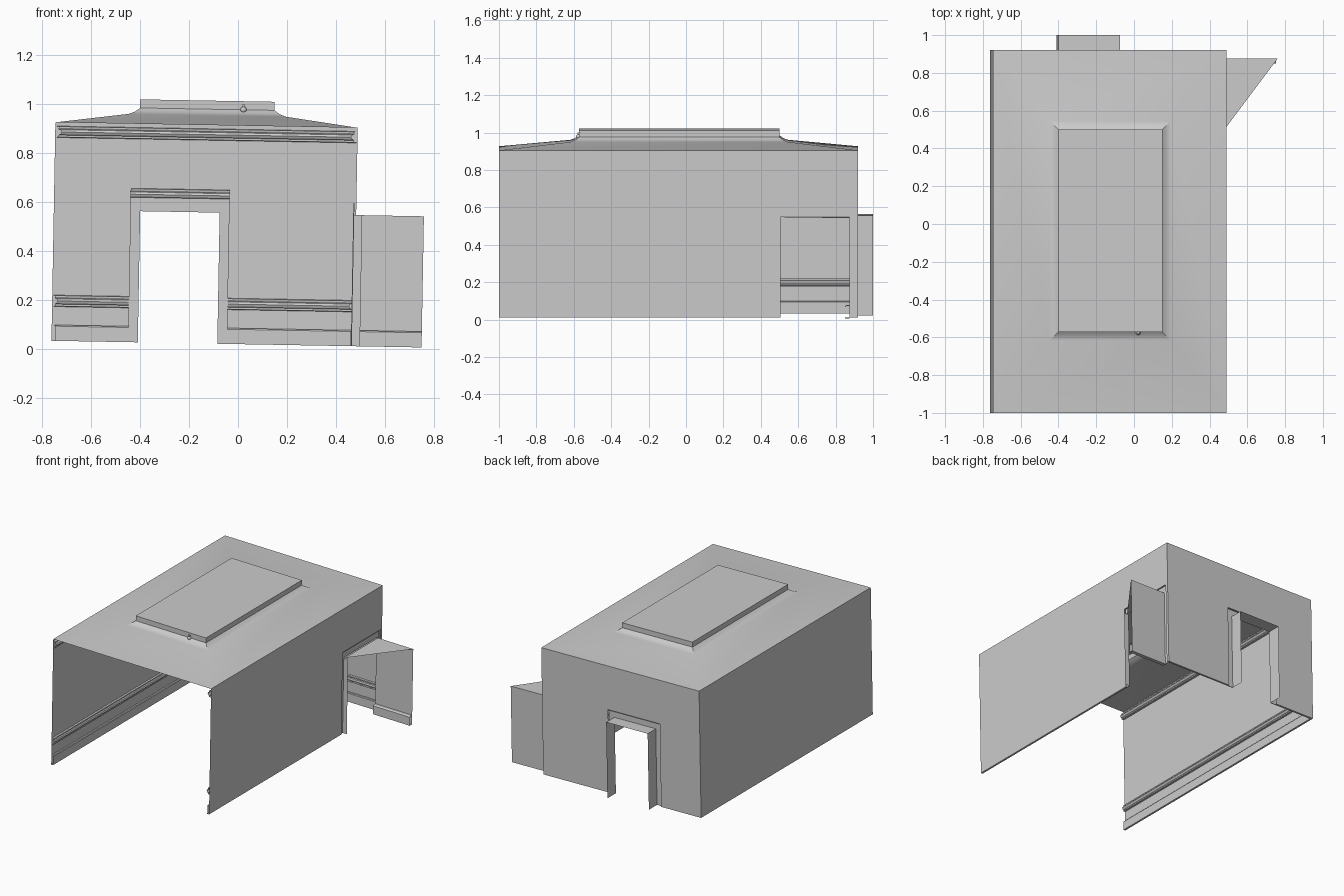
import bpy, bmesh, math
from mathutils import Matrix

if "Cube" in bpy.data.objects:
    bpy.data.objects.remove(bpy.data.objects["Cube"])

grey = bpy.data.materials.new("plain_grey")
grey.use_nodes = True
grey.diffuse_color = (0.6, 0.6, 0.6, 1)
grey.node_tree.nodes["Principled BSDF"].inputs["Base Color"].default_value = (0.6, 0.6, 0.6, 1)

TILT = Matrix.Rotation(0.018, 4, 'Y')      # the whole room leans slightly
LEFT, RIGHT, FRONT, BACK = -0.763, 0.473, -1.0, 0.92
FLOOR, EAVE = 0.02, 0.913
DOOR = (-0.41, -0.085)                     # back doorway
SIDE = (0.505, 0.875)                      # side doorway
HEAD = 0.556                               # doorway height
TRIM = 0.04                                # casing width
CASE_TOP = 0.605


def finish(name, bm, smooth=False):
    bmesh.ops.transform(bm, matrix=TILT, verts=bm.verts)
    bmesh.ops.recalc_face_normals(bm, faces=bm.faces)
    mesh = bpy.data.meshes.new(name)
    bm.to_mesh(mesh)
    bm.free()
    mesh.materials.append(grey)
    obj = bpy.data.objects.new(name, mesh)
    bpy.context.collection.objects.link(obj)
    if smooth:
        bpy.ops.object.select_all(action='DESELECT')
        obj.select_set(True)
        bpy.context.view_layer.objects.active = obj
        bpy.ops.object.shade_smooth_by_angle(angle=math.radians(30))
    return obj


def sheet(name, *polygons):
    bm = bmesh.new()
    for poly in polygons:
        bm.faces.new([bm.verts.new(p) for p in poly])
    bmesh.ops.remove_doubles(bm, verts=bm.verts, dist=0.0001)
    return finish(name, bm)


def box(name, lo, hi):
    bm = bmesh.new()
    bmesh.ops.create_cube(bm, size=1)
    for v in bm.verts:
        v.co = [(a + b) / 2 + c * (b - a) for a, b, c in zip(lo, hi, v.co)]
    return finish(name, bm)


def moulding(name, profile, path):
    """Sweep (depth, z) points along (x, y, mitre_x, mitre_y) stations."""
    bm = bmesh.new()
    rows = [[bm.verts.new((x + mx * d, y + my * d, z)) for d, z in profile]
            for x, y, mx, my in path]
    for a, b in zip(rows, rows[1:]):
        for i in range(len(profile) - 1):
            bm.faces.new((a[i], a[i + 1], b[i + 1], b[i]))
    return finish(name, bm)


def opening(lo, hi, a, b, top):
    """Wall outline, in (along, z), with a doorway notched from the floor."""
    return [(lo, FLOOR), (a, FLOOR), (a, top), (b, top), (b, FLOOR),
            (hi, FLOOR), (hi, EAVE), (lo, EAVE)]


# Walls
sheet("left_wall", [(LEFT, y, z) for y, z in
                    ((FRONT, FLOOR), (BACK, FLOOR), (BACK, EAVE), (FRONT, EAVE))])
sheet("back_wall", [(x, BACK, z) for x, z in
                    opening(LEFT, RIGHT, DOOR[0] - TRIM, DOOR[1] + TRIM, CASE_TOP)])
sheet("right_wall", [(RIGHT, y, z) for y, z in
                     opening(FRONT, BACK, SIDE[0] - 0.025, SIDE[1] + 0.025, CASE_TOP)])

# Ceiling rising in a cove to the raised tray
bm = bmesh.new()
rings = []
for grow, z in ((0.045, 0.953), (0.02, 0.963), (0, 0.978), (0, 1.013)):
    x0, x1, y0, y1 = -0.418 - grow, 0.132 + grow, -0.572 - grow, 0.5 + grow
    rings.append([(x0, y0, z), (x1, y0, z), (x1, y1, z), (x0, y1, z)])
rings.insert(0, [(LEFT, FRONT, EAVE), (RIGHT, FRONT, EAVE),
                 (RIGHT, BACK, EAVE), (LEFT, BACK, EAVE)])
rings = [[bm.verts.new(p) for p in ring] for ring in rings]
for a, b in zip(rings, rings[1:]):
    for i in range(4):
        j = (i + 1) % 4
        bm.faces.new((a[i], a[j], b[j], b[i]))
bm.faces.new(rings[-1])
finish("ceiling", bm, smooth=True)

# Doorway linings: the back one projects outwards, the side one is shallow
d0, d1 = DOOR
y0, y1 = BACK - 0.015, 1.0
sheet("back_door_lining",
      [(d0, y0, FLOOR), (d0, y1, FLOOR), (d0, y1, HEAD), (d0, y0, HEAD)],
      [(d0, y0, HEAD), (d0, y1, HEAD), (d1, y1, HEAD), (d1, y0, HEAD)],
      [(d1, y0, HEAD), (d1, y1, HEAD), (d1, y1, FLOOR), (d1, y0, FLOOR)])
s0, s1 = SIDE
x0, x1 = RIGHT - 0.012, RIGHT + 0.025
sheet("side_door_lining",
      [(x0, s0, FLOOR), (x1, s0, FLOOR), (x1, s0, HEAD), (x0, s0, HEAD)])

# Casings around the doorways
for name, a, b, top, base in (("left", d0 - TRIM, d0, CASE_TOP, FLOOR),
                              ("right", d1, d1 + TRIM, CASE_TOP, FLOOR),
                              ("head", d0, d1, CASE_TOP, HEAD)):
    box("back_casing_" + name, (a, y0, base), (b, y0 + 0.004, top))
for name, a, b, base in (("front", s0 - 0.025, s0, FLOOR),
                         ("back", s1, s1 + 0.025, FLOOR),
                         ("head", s0, s1, HEAD)):
    box("side_casing_" + name, (x0, a, base), (x0 + 0.004, b, CASE_TOP))

# Annex outside the side doorway: triangular ceiling and one wall
far = 0.75
sheet("annex",
      [(RIGHT, s0, HEAD), (far, s1, HEAD), (RIGHT, s1, HEAD)],
      [(x0, s1, FLOOR), (far, s1, FLOOR), (far, s1, HEAD), (x0, s1, HEAD)])

# Mouldings along the inside of the walls
left_run = [(LEFT, FRONT, 1, 0), (LEFT, BACK, 1, -1), (d0 - TRIM, BACK, 0, -1)]
back_run = [(d1 + TRIM, BACK, 0, -1), (RIGHT, BACK, -1, -1)]
right_run = [(RIGHT, s0 - 0.025, -1, 0), (RIGHT, FRONT, -1, 0)]
annex_run = [(x0, s1, 0, -1), (far, s1, 0, -1)]
full_run = [left_run[0], left_run[1], back_run[1], right_run[1]]

baseboard = [(0, 0.085), (0.01, 0.085), (0.014, 0.08), (0.014, FLOOR), (0, FLOOR)]
rail = [(0, 0.16), (0.012, 0.162), (0.012, 0.17), (0.018, 0.174), (0.022, 0.183),
        (0.018, 0.192), (0.01, 0.195), (0.012, 0.2), (0.012, 0.205), (0, 0.207)]
crown = [(d * 1.2, z + 0.691) for d, z in rail]
header = [(d, z + 0.442) for d, z in rail]

for label, run in (("left", left_run), ("back", back_run), ("right", right_run)):
    moulding(label + "_baseboard", baseboard, run)
    moulding(label + "_chair_rail", rail, run)
moulding("annex_baseboard", [(d * 1.8, z) for d, z in baseboard], annex_run)
moulding("crown_moulding", crown, full_run)
moulding("back_door_header", header,
         [(d0 - TRIM, BACK, 0, -1), (d1 + TRIM, BACK, 0, -1)])
moulding("side_door_header", header,
         [(RIGHT, s0 - 0.025, -1, 0), (RIGHT, s1 + 0.025, -1, 0)])

# Small knob on the front edge of the tray
bm = bmesh.new()
bmesh.ops.create_uvsphere(bm, u_segments=12, v_segments=8, radius=0.013,
                          matrix=Matrix.Translation((0.005, -0.575, 0.978)))
finish("tray_knob", bm, smooth=True)
box("tray_knob_stem", (0.0, -0.58, 0.98), (0.01, -0.57, 1.0))
